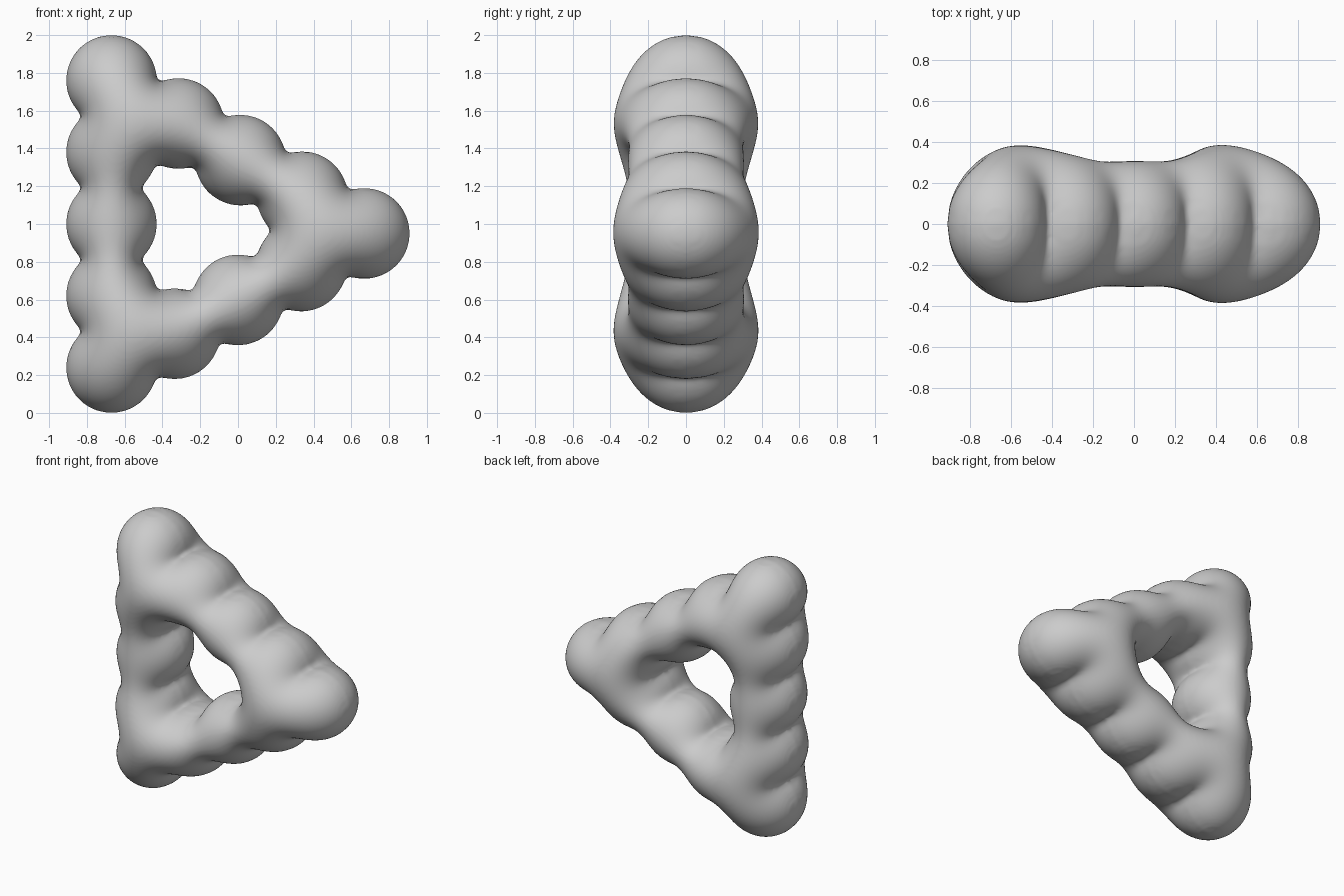
import bpy, bmesh, math

if "Cube" in bpy.data.objects:
    bpy.data.objects.remove(bpy.data.objects["Cube"])

R, K, H, DEPTH = 0.24, 0.014, 0.0125, 0.385   # lobe radius, fillet, grid step, max half thickness

# Lobe centres (x, z): three rows forming a triangle
lobes = [(-0.67, 0.24 + 0.38 * i) for i in range(5)]                          # left column
lobes += [(-0.315 + 0.328 * i, 1.532 - 0.194 * i) for i in range(4)]          # upper row + tip
lobes += [(-0.67 + 0.335 * i, 0.24 + 0.179 * i) for i in range(1, 4)]         # lower row


def field(x, z):
    """Softly merged signed distance to the lobed outline (negative inside)."""
    ds = [math.hypot(x - a, z - b) - R for a, b in lobes]
    m = min(ds)
    return m - K * math.log(sum(math.exp((m - d) / K) for d in ds))


def snap(x, z):
    """Move a point onto the outline."""
    for _ in range(4):
        f, e = field(x, z), 1e-4
        gx = (field(x + e, z) - field(x - e, z)) / (2 * e)
        gz = (field(x, z + e) - field(x, z - e)) / (2 * e)
        g = max(gx * gx + gz * gz, 0.1)
        x, z = x - f * gx / g, z - f * gz / g
    return x, z


# Sample the outline on a grid
NX, NZ = int(2.0 / H), int(2.1 / H)
pos = lambda i, j: (-1.0 + H * i + 0.0013, -0.05 + H * j + 0.0017)
F = {(i, j): field(*pos(i, j)) for i in range(NX) for j in range(NZ)}
inside = [k for k in F if F[k] < 0]
index = {k: n for n, k in enumerate(inside)}
ZERO = len(inside)

# Pillow inflation: solve laplacian(u) = -4 with u = 0 on the outline
rows = []
for (i, j) in inside:
    nb, arms = [], []
    for k in ((i + 1, j), (i - 1, j), (i, j + 1), (i, j - 1)):
        nb.append(index.get(k, ZERO))
        arms.append(1.0 if k in index else max(0.05, F[i, j] / (F[i, j] - F[k])))
    a, b, c, d = arms
    w = [2 / (a * (a + b)), 2 / (b * (a + b)), 2 / (c * (c + d)), 2 / (d * (c + d))]
    s = sum(w)
    rows.append((*nb, *[v / s for v in w], 4 * H * H / s))
u = [0.03] * ZERO + [0.0]
for _ in range(170):
    for n, (a, b, c, d, wa, wb, wc, wd, q) in enumerate(rows):
        u[n] += 1.8 * (wa * u[a] + wb * u[b] + wc * u[c] + wd * u[d] + q - u[n])
scale = DEPTH / math.sqrt(max(u))

# Build front and back skins that share the rim vertices
bm = bmesh.new()
rim, skins = {}, ({}, {})


def vert(k, side):
    if k in index:
        if k not in skins[side]:
            x, z = pos(*k)
            y = scale * math.sqrt(max(u[index[k]], 1e-8))
            skins[side][k] = bm.verts.new((x, y if side else -y, z))
        return skins[side][k]
    if k not in rim:
        x, z = snap(*pos(*k))
        rim[k] = bm.verts.new((x, 0, z))
    return rim[k]


for i in range(NX - 1):
    for j in range(NZ - 1):
        quad = [(i, j), (i + 1, j), (i + 1, j + 1), (i, j + 1)]
        if any(k in index for k in quad):
            bm.faces.new([vert(k, 0) for k in quad])
            bm.faces.new([vert(k, 1) for k in reversed(quad)])
bmesh.ops.recalc_face_normals(bm, faces=bm.faces)
mesh = bpy.data.meshes.new("lobed_triangle_ring")
bm.to_mesh(mesh)
bm.free()
ring = bpy.data.objects.new("lobed_triangle_ring", mesh)
bpy.context.collection.objects.link(ring)

# Even out the skin and shade smooth
remesh = ring.modifiers.new("even_skin", 'REMESH')
remesh.mode = 'VOXEL'
remesh.voxel_size = 0.013
remesh.use_smooth_shade = True
soft = ring.modifiers.new("soften", 'SMOOTH')
soft.factor, soft.iterations = 0.5, 5
